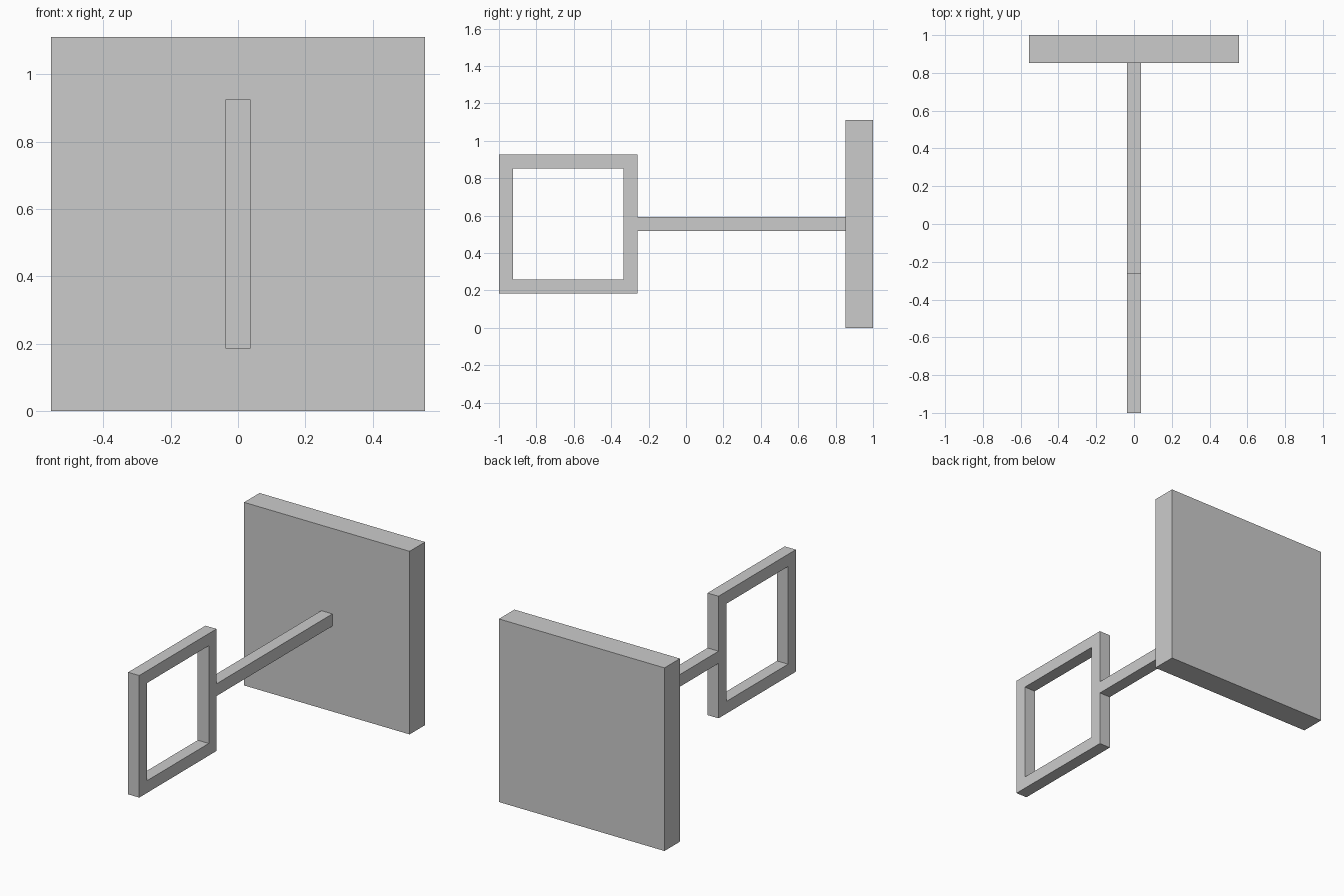
import bpy, bmesh

if "Cube" in bpy.data.objects:
    bpy.data.objects.remove(bpy.data.objects["Cube"])

U = 2 / 27          # module: bar thickness; total length is 27 modules
ZC = 7.5 * U        # common axis height


def finish(name, bm):
    bmesh.ops.recalc_face_normals(bm, faces=bm.faces)
    me = bpy.data.meshes.new(name)
    bm.to_mesh(me)
    bm.free()
    ob = bpy.data.objects.new(name, me)
    bpy.context.collection.objects.link(ob)
    return ob


def box(name, sx, sz, y0, y1):
    bm = bmesh.new()
    bmesh.ops.create_cube(bm, size=1)
    for v in bm.verts:
        v.co.x *= sx
        v.co.y = y0 if v.co.y < 0 else y1
        v.co.z = v.co.z * sz + ZC
    return finish(name, bm)


def square_frame(name, outer, inner, depth, yc):
    bm = bmesh.new()
    corners = [(-1, -1), (1, -1), (1, 1), (-1, 1)]
    # four loops: outer and inner squares on each side
    loops = [[bm.verts.new((x, yc + a * s / 2, ZC + b * s / 2)) for a, b in corners]
             for s, x in ((outer, -depth / 2), (outer, depth / 2),
                          (inner, depth / 2), (inner, -depth / 2))]
    for k in range(4):
        p, q = loops[k], loops[(k + 1) % 4]
        for i in range(4):
            j = (i + 1) % 4
            bm.faces.new((p[i], p[j], q[j], q[i]))
    return finish(name, bm)


# square back plate
box("back_plate", 15 * U, 15 * U, 1 - 2 * U, 1)

# rod joining plate and frame
box("connecting_rod", U, U, -1 + 10 * U, 1 - 2 * U)

# open square frame at the front
square_frame("front_frame", 10 * U, 8 * U, U, -1 + 5 * U)
